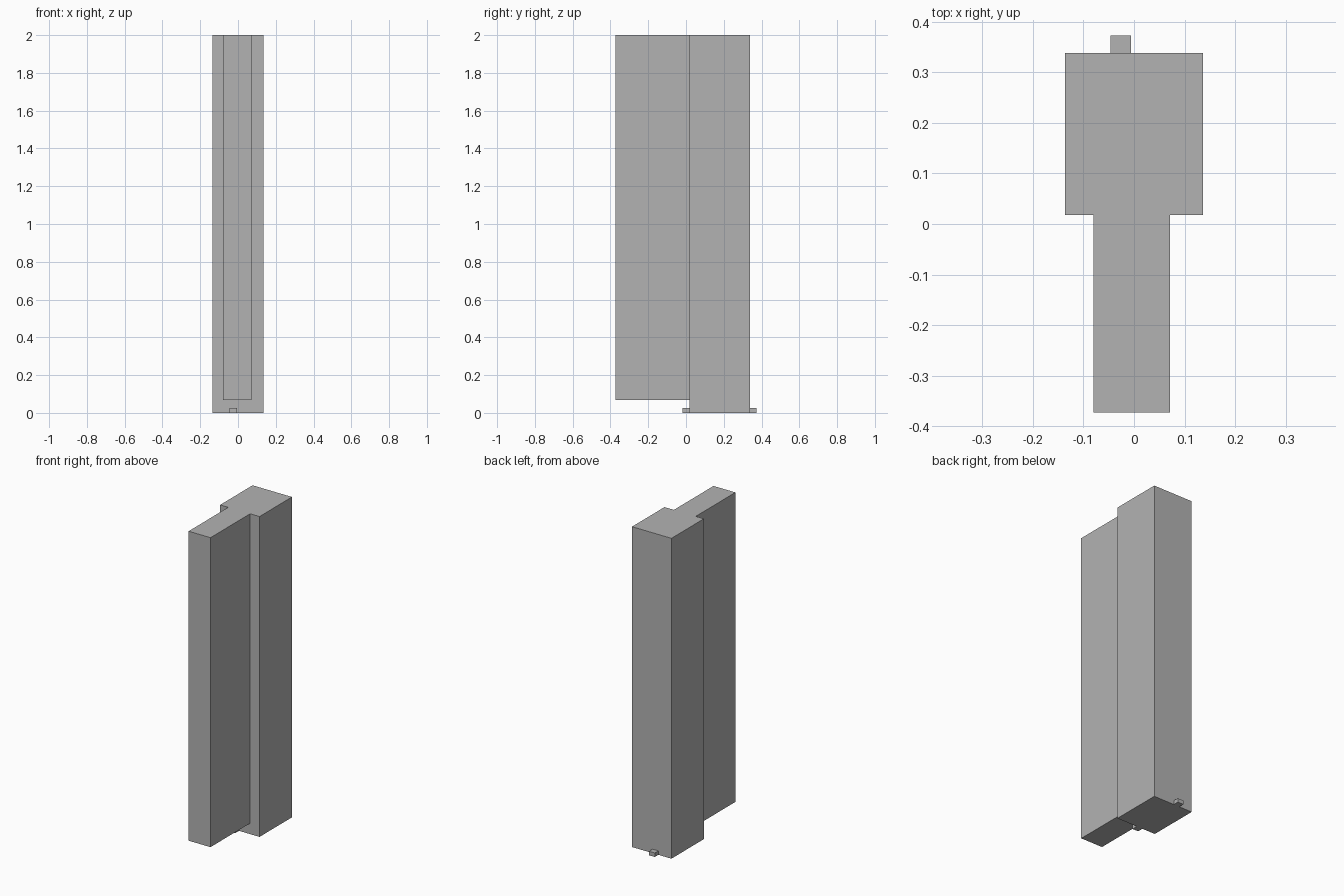
import bpy

cube = bpy.data.objects.get("Cube")
if cube:
    bpy.data.objects.remove(cube, do_unlink=True)

# Single grey finish
GREY = (0.45, 0.45, 0.45, 1.0)
grey = bpy.data.materials.new("plain grey")
grey.use_nodes = True
grey.diffuse_color = GREY
bsdf = next(n for n in grey.node_tree.nodes if n.type == 'BSDF_PRINCIPLED')
bsdf.inputs["Base Color"].default_value = GREY


def box(name, x, y, z):
    """Add a box from its (min, max) extent on each axis."""
    spans = (x, y, z)
    bpy.ops.mesh.primitive_cube_add(size=1, location=[(a + b) / 2 for a, b in spans])
    obj = bpy.context.object
    obj.name = name
    obj.scale = [b - a for a, b in spans]
    bpy.ops.object.transform_apply(location=False, rotation=False, scale=True)
    obj.data.materials.append(grey)
    return obj


BODY_FRONT, BODY_BACK = 0.018, 0.338

# Wide rear column standing on the ground
box("rear_column", (-0.136, 0.136), (BODY_FRONT, BODY_BACK), (0, 2))

# Narrower front column, raised a little off the ground
box("front_column", (-0.08, 0.071), (-0.373, BODY_FRONT), (0.068, 2))

# Small tabs at the foot of the rear column
for name, y in (("front_tab", (-0.019, BODY_FRONT)), ("back_tab", (BODY_BACK, 0.373))):
    box(name, (-0.046, -0.006), y, (0, 0.025))
